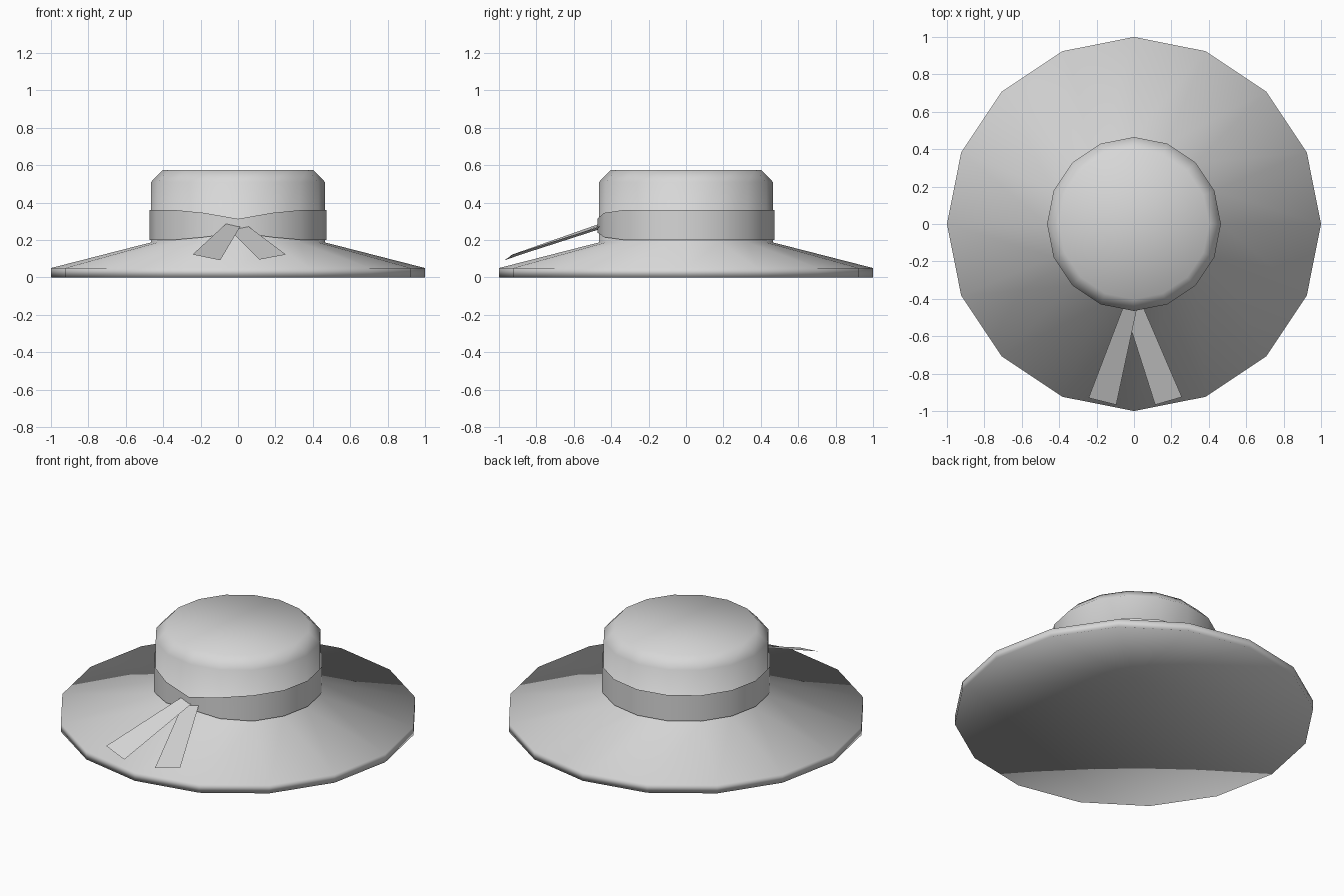
import bpy, bmesh, math

if "Cube" in bpy.data.objects:
    bpy.data.objects.remove(bpy.data.objects["Cube"], do_unlink=True)

SIDES = 16

# Single pale grey felt colour
felt = bpy.data.materials.new("pale_grey_felt")
felt.use_nodes = True
GREY = (0.68, 0.68, 0.68, 1.0)
felt.diffuse_color = GREY
bsdf = next(n for n in felt.node_tree.nodes if n.type == 'BSDF_PRINCIPLED')
bsdf.inputs["Base Color"].default_value = GREY
bsdf.inputs["Roughness"].default_value = 0.8


def finish(name, bm, smooth):
    for f in bm.faces:
        f.smooth = smooth
    mesh = bpy.data.meshes.new(name)
    bm.to_mesh(mesh)
    bm.free()
    mesh.materials.append(felt)
    obj = bpy.data.objects.new(name, mesh)
    bpy.context.collection.objects.link(obj)
    return obj


def ring(bm, radius, height):
    """One ring of vertices; height is a function of the angle index."""
    verts = []
    for i in range(SIDES):
        a = math.tau * i / SIDES
        verts.append(bm.verts.new((radius * math.cos(a), radius * math.sin(a), height(i))))
    return verts


def bridge(bm, low, high):
    for i in range(SIDES):
        j = (i + 1) % SIDES
        bm.faces.new((low[i], low[j], high[j], high[i]))


# Hat body: rim, sloping brim, crown wall, chamfered top
profile = [(1.0, 0.0), (1.0, 0.05), (0.465, 0.187), (0.465, 0.51), (0.402, 0.575)]
bm = bmesh.new()
rings = [ring(bm, r, lambda i, z=z: z) for r, z in profile]
for low, high in zip(rings, rings[1:]):
    bridge(bm, low, high)
bm.faces.new(rings[-1])
# Hollow underside: a shallow cone rising to the middle
apex = bm.verts.new((0, 0, 0.25))
for i in range(SIDES):
    bm.faces.new((rings[0][(i + 1) % SIDES], rings[0][i], apex))
finish("hat_body", bm, True)

# Hat band: pinched toward the front centre, where the ribbon is tied
FRONT = SIDES * 3 // 4
top_z = {0: 0.313, 1: 0.345}
bottom_z = {0: 0.24, 1: 0.215}
bm = bmesh.new()
low = ring(bm, 0.474, lambda i: bottom_z.get(abs(i - FRONT), 0.201))
high = ring(bm, 0.474, lambda i: top_z.get(abs(i - FRONT), 0.36))
bridge(bm, low, high)
finish("hat_band", bm, True)

# Ribbon tails: two flat strips crossing at the knot
tails = {
    "ribbon_tail_right": [(-0.243, -0.93, 0.122), (-0.095, -0.967, 0.092),
                          (0.015, -0.455, 0.277), (-0.062, -0.455, 0.289)],
    "ribbon_tail_left": [(0.113, -0.967, 0.095), (0.256, -0.925, 0.122),
                         (0.054, -0.455, 0.274), (-0.05, -0.455, 0.26)],
}
for name, corners in tails.items():
    bm = bmesh.new()
    bm.faces.new([bm.verts.new(c) for c in corners])
    finish(name, bm, False)
